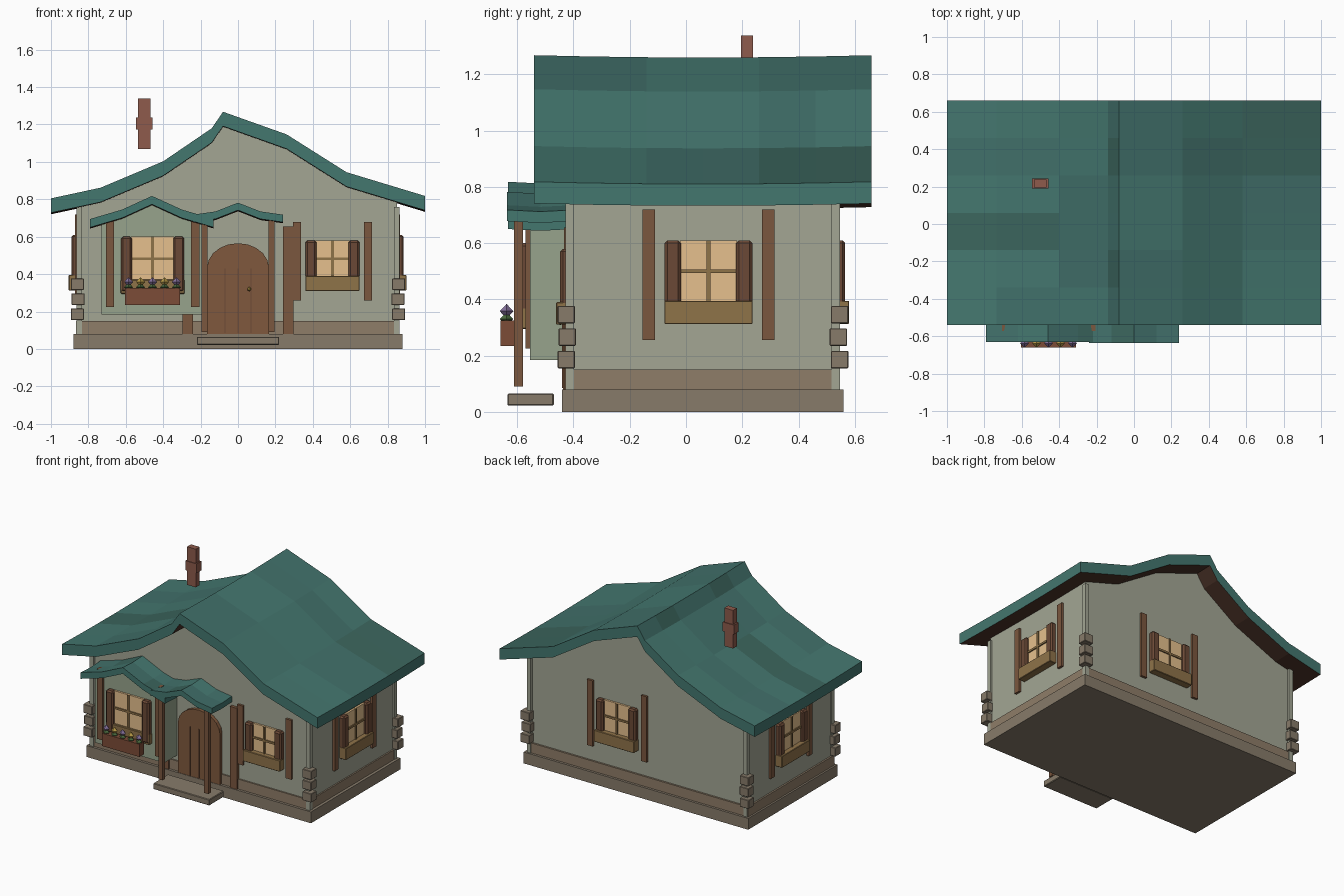
import bpy, bmesh, random
from math import pi, sin, cos
from mathutils import Matrix, Vector

if "Cube" in bpy.data.objects:
    bpy.data.objects.remove(bpy.data.objects["Cube"])

random.seed(4)


def mat(name, hexcol):
    rgb = [int(hexcol[i:i + 2], 16) / 255 for i in (0, 2, 4)]
    m = bpy.data.materials.new(name)
    m.diffuse_color = [((c + 0.055) / 1.055) ** 2.4 for c in rgb] + [1]
    m.use_nodes = True
    m.node_tree.nodes["Principled BSDF"].inputs["Base Color"].default_value = m.diffuse_color
    return m


TEALS = [mat("roof_teal_a", "44776F"), mat("roof_teal_b", "41706A"), mat("roof_teal_c", "3B655D")]
UNDER = mat("roof_underside", "4A3227")
WALL = mat("plaster", "A3A694")
BAY = mat("bay_plaster", "97A48C")
STONE = mat("stone", "877B6A")
STONE2 = mat("stone_band", "8F7D68")
WOOD = mat("timber", "7B573E")
DARK = mat("shutter_wood", "6B4936")
DOOR = mat("door_wood", "80593D")
SILL = mat("sill_wood", "8F7349")
GLASS = mat("warm_glass", "E6C08D")
BRICK = mat("brick", "8E5B4C")
PLANTER = mat("planter_wood", "7C4C37")
LEAF = mat("leaf", "4C6B3E")
PURPLE = mat("purple_petal", "85719C")
YELLOW = mat("yellow_petal", "B99B48")


def finish(name, bm, mats, M=Matrix()):
    bmesh.ops.recalc_face_normals(bm, faces=bm.faces)
    me = bpy.data.meshes.new(name)
    bm.to_mesh(me)
    bm.free()
    for m in mats:
        me.materials.append(m)
    ob = bpy.data.objects.new(name, me)
    ob.matrix_world = M
    bpy.context.collection.objects.link(ob)
    return ob


def box(name, x, y, z, m, M=Matrix(), bevel=0):
    bm = bmesh.new()
    size = Matrix.Diagonal((x[1] - x[0], y[1] - y[0], z[1] - z[0], 1))
    mid = Matrix.Translation((sum(x) / 2, sum(y) / 2, sum(z) / 2))
    bmesh.ops.create_cube(bm, size=1, matrix=mid @ size)
    if bevel:
        bmesh.ops.bevel(bm, geom=bm.edges[:], offset=bevel, segments=1, affect='EDGES')
    return finish(name, bm, [m], M)


def prism(name, pts, y0, y1, m):
    """Extrude an x-z outline along y."""
    bm = bmesh.new()
    f = bm.faces.new([bm.verts.new((px, y0, pz)) for px, pz in pts])
    ext = bmesh.ops.extrude_face_region(bm, geom=[f])
    bmesh.ops.translate(bm, vec=(0, y1 - y0, 0),
                        verts=[v for v in ext["geom"] if isinstance(v, bmesh.types.BMVert)])
    return finish(name, bm, [m])


def roof(name, pts, y0, y1, thick, rows, sag):
    """Curved roof slab with patchy shingle colours and a dark underside."""
    bm = bmesh.new()
    top, low = [], []
    for r in range(rows + 1):
        t = r / rows
        dz = -sag * 4 * t * (1 - t)
        y = y0 + (y1 - y0) * t
        top.append([bm.verts.new((px, y, pz + dz)) for px, pz in pts])
        low.append([bm.verts.new((px, y, pz + dz - thick)) for px, pz in pts])
    n = len(pts)
    for r in range(rows):
        for i in range(n - 1):
            for g in (top, low):
                f = bm.faces.new((g[r][i], g[r][i + 1], g[r + 1][i + 1], g[r + 1][i]))
                f.material_index = 3 if g is low else random.choice((0, 0, 1, 1, 2))
        for i in (0, n - 1):
            bm.faces.new((top[r][i], top[r + 1][i], low[r + 1][i], low[r][i]))
    for r in (0, rows):
        for i in range(n - 1):
            bm.faces.new((top[r][i], top[r][i + 1], low[r][i + 1], low[r][i]))
    return finish(name, bm, TEALS + [UNDER])


def height(pts, x):
    for (xa, za), (xb, zb) in zip(pts, pts[1:]):
        if xa <= x <= xb:
            return za + (zb - za) * (x - xa) / (xb - xa)


def gable(pts, x0, x1, z0, drop):
    """Wall outline that follows a roof profile."""
    inner = [(x, z - drop) for x, z in reversed(pts) if x0 < x < x1]
    return ([(x0, z0), (x1, z0), (x1, height(pts, x1) - drop)] + inner
            + [(x0, height(pts, x0) - drop)])


# Stone base and walls
MAIN = [(-1, .805), (-.735, .862), (-.40, 1.003), (-.14, 1.18), (-.08, 1.268),
        (.26, 1.147), (.58, .945), (1, .818)]
box("foundation", (-.88, .88), (-.44, .56), (0, .08), STONE)
box("base_band", (-.867, .86), (-.422, .543), (.08, .15), STONE2)
prism("walls", gable(MAIN, -.855, .85, .08, .05), -.412, .53, WALL)
roof("main_roof", MAIN, -.54, .66, .077, 6, .008)

# Corner posts and staggered corner stones
for sx in (-1, 1):
    for sy in (-1, 1):
        cx, cy = sx * .848, .06 + sy * .473
        box("corner_post", (cx - .015, cx + .015), (cy - .015, cy + .015), (.08, .76), WALL)
        for k in range(3):
            o = .008 if k % 2 == 0 else 0
            qx, qy = sx * (.855 + o / 2), .06 + sy * (.482 + o / 2)
            z = .155 + k * .08
            box("corner_stone", (qx - .035, qx + .035), (qy - .031, qy + .031),
                (z, z + .062), STONE, bevel=.003)

# Bay and the two small front roofs
BAYROOF = [(-.79, .695), (-.62, .745), (-.46, .818), (-.30, .745), (-.13, .695)]
PORCH = [(-.24, .718), (-.12, .735), (0, .782), (.12, .735), (.24, .718)]
prism("bay", gable(BAYROOF, -.73, -.19, .185, .03), -.555, -.40, BAY)
roof("bay_roof", BAYROOF, -.632, -.40, .045, 2, .006)
roof("porch_roof", PORCH, -.636, -.40, .04, 2, .006)
for s in (-1, 1):
    box("porch_post", (s * .18 - .016, s * .18 + .016), (-.612, -.58), (.09, .69), WOOD)
    box("door_side_timber", (s * .268 - .028, s * .268 + .028), (-.434, -.40), (.08, .655), WOOD)
box("step", (-.22, .22), (-.635, -.47), (.022, .065), STONE, bevel=.004)

# Arched door
arch = [(.165 * cos(a * pi / 10), .435 + .13 * sin(a * pi / 10)) for a in range(11)]
prism("door", [(-.165, .08)] + [(.165, .08)] + arch, -.437, -.40, DOOR)
for x in (-.07, 0, .07):
    box("door_groove", (x - .003, x + .003), (-.440, -.43), (.085, .43), DARK)
bm = bmesh.new()
bmesh.ops.create_icosphere(bm, subdivisions=1, radius=.012)
finish("door_knob", bm, [YELLOW], Matrix.Translation((.06, -.447, .32)))


def window(x, y, angle, w, z1, sill, timber, tz, depth=0.05):
    """Lit window with shutters, sill and flanking timbers; local -y points out."""
    M = Matrix.Translation((x, y, 0)) @ Matrix.Rotation(angle, 4, 'Z')
    g = w - .055
    z0 = sill[1] - .005
    box("window_glass", (-g, g), (-.014, .02), (z0, z1), GLASS, M)
    box("window_bar_upright", (-.007, .007), (-.022, 0), (z0, z1), SILL, M)
    zm = (z0 + z1) / 2
    box("window_bar_cross", (-g, g), (-.022, 0), (zm - .007, zm + .007), SILL, M)
    box("window_sill", (-w, w), (-depth, .02), sill, SILL, M, .003)
    for s in (-1, 1):
        c = s * (w - .03)
        box("shutter", (c - .029, c + .029), (-.036, .02), (sill[0] + .01, z1), DARK, M, .01)
        c = s * timber
        box("wall_timber", (c - .022, c + .022), (-.016, .02), tz, WOOD, M)


window(.505, -.412, 0, .145, .58, (.31, .39), .19, (.26, .68))
window(-.457, -.555, 0, .17, .60, (.295, .37), .228, (.225, .72), .03)
window(.85, .08, pi / 2, .157, .61, (.312, .395), .212, (.255, .72))
window(.16, .53, pi, .157, .61, (.312, .395), .212, (.255, .72))
window(-.855, .06, -pi / 2, .157, .61, (.312, .395), .212, (.255, .72))

# Flower box with five blooms
box("flower_box", (-.605, -.31), (-.66, -.61), (.235, .325), PLANTER)
for k in range(5):
    p = Vector((-.585 + k * .064, -.638, .33))
    for part, r, z, m in (("leaves", .024, 0, LEAF),
                          ("bloom", .024, .028, YELLOW if k % 2 else PURPLE)):
        bm = bmesh.new()
        for s in (-1, 1):
            bmesh.ops.create_cone(bm, segments=4, radius1=r, radius2=0, depth=.026,
                                  matrix=Matrix.Translation((0, 0, s * .013))
                                  @ Matrix.Rotation(0 if s > 0 else pi, 4, 'X'))
        finish("flower_" + part, bm, [m], Matrix.Translation(p + Vector((0, 0, z))))

# Chimney
box("chimney", (-.535, -.467), (.195, .238), (1.068, 1.338), BRICK)
box("chimney_collar", (-.545, -.458), (.19, .243), (1.172, 1.238), BRICK)
